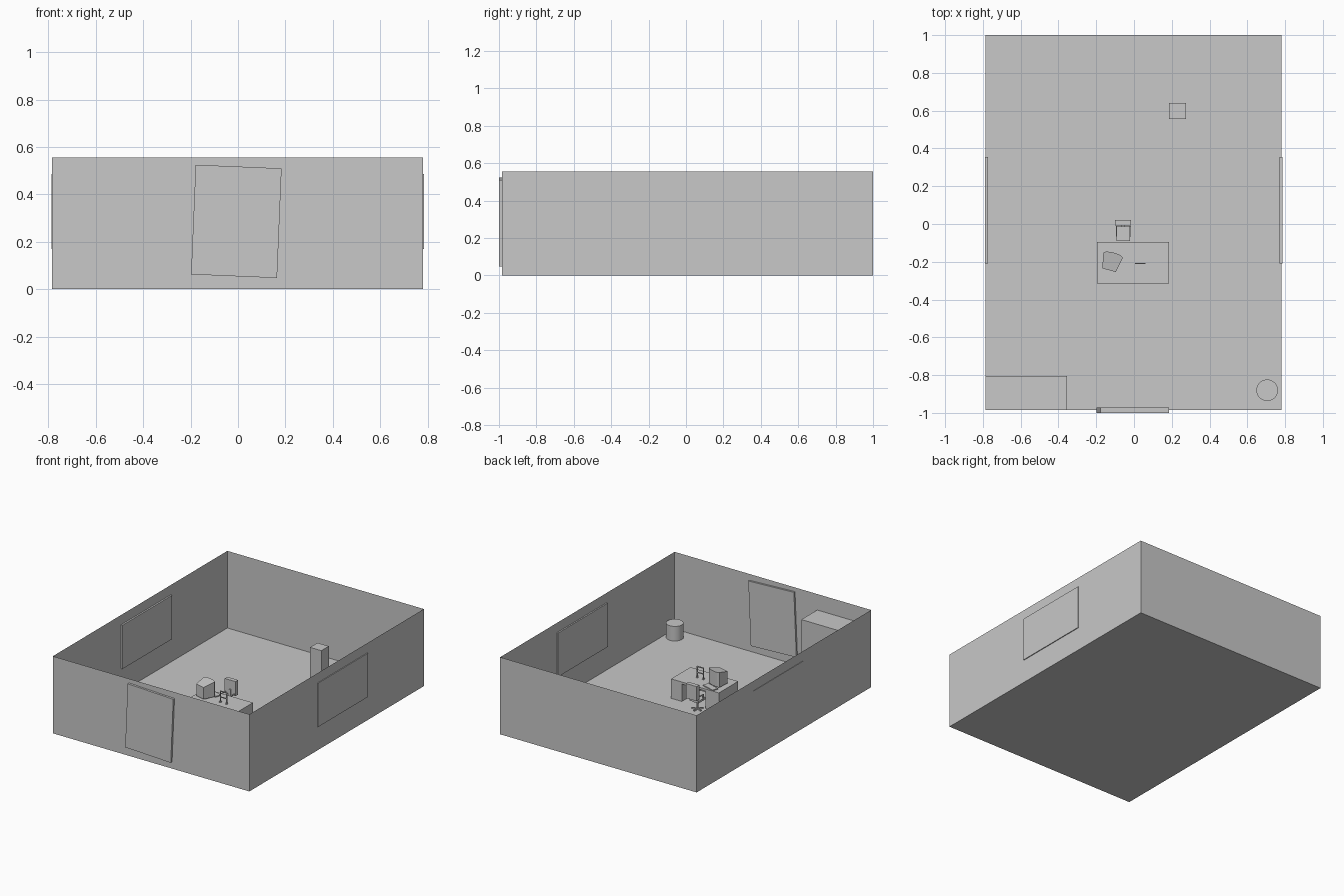
import bpy, bmesh, math
from mathutils import Matrix, Vector

if "Cube" in bpy.data.objects:
    bpy.data.objects.remove(bpy.data.objects["Cube"])

grey = bpy.data.materials.new("plain_grey")
grey.diffuse_color = (0.58, 0.58, 0.58, 1)
grey.use_nodes = True
grey.node_tree.nodes["Principled BSDF"].inputs["Base Color"].default_value = grey.diffuse_color


def finish(name, bm):
    bmesh.ops.recalc_face_normals(bm, faces=bm.faces[:])
    me = bpy.data.meshes.new(name)
    bm.to_mesh(me)
    bm.free()
    me.materials.append(grey)
    ob = bpy.data.objects.new(name, me)
    bpy.context.collection.objects.link(ob)
    return ob


def box(name, x0, x1, y0, y1, z0, z1, open_top=False):
    bm = bmesh.new()
    m = Matrix.Translation(((x0 + x1) / 2, (y0 + y1) / 2, (z0 + z1) / 2))
    m = m @ Matrix.Diagonal((x1 - x0, y1 - y0, z1 - z0, 1))
    bmesh.ops.create_cube(bm, size=1, matrix=m)
    if open_top:
        top = [f for f in bm.faces if f.calc_center_median().z > z1 - 1e-4]
        bmesh.ops.delete(bm, geom=top, context='FACES_ONLY')
    return finish(name, bm)


def cylinder(name, x, y, z0, z1, r, n=32):
    bm = bmesh.new()
    bmesh.ops.create_cone(bm, cap_ends=True, segments=n, radius1=r, radius2=r,
                          depth=z1 - z0,
                          matrix=Matrix.Translation((x, y, (z0 + z1) / 2)))
    ob = finish(name, bm)
    for p in ob.data.polygons:
        p.use_smooth = abs(p.normal.z) < 0.5
    return ob


# Open-topped room shell (single surfaces)
box("room", -0.785, 0.78, -0.985, 1.0, 0, 0.555, open_top=True)

# Windows through both side walls
box("left_window", -0.788, -0.773, -0.21, 0.355, 0.17, 0.485)
box("right_window", 0.77, 0.786, -0.21, 0.355, 0.17, 0.485)

# Crooked door in the front wall
door = box("door", -0.1815, 0.1815, -0.014, 0.014, -0.2315, 0.2315)
door.location = (-0.007, -0.986, 0.286)
door.rotation_euler.y = math.radians(2.4)

# Free-standing furniture
box("wardrobe", -0.785, -0.355, -0.985, -0.805, 0, 0.44)
box("tall_cabinet", 0.185, 0.275, 0.555, 0.64, 0, 0.29)
cylinder("bin", 0.705, -0.88, 0, 0.105, 0.057)

# Desk with two pedestals and a front panel
box("desk_top", -0.195, 0.185, -0.315, -0.095, 0.125, 0.14)
box("desk_left_pedestal", -0.195, -0.09, -0.315, -0.095, 0, 0.125)
box("desk_right_pedestal", 0.10, 0.185, -0.315, -0.095, 0, 0.125)
box("desk_front_panel", -0.09, 0.10, -0.315, -0.305, 0, 0.125)

# Monitor: tapered plan with a bulging screen, sloped towards the back
plan = [(-0.037, -0.046), (0.037, -0.046), (0.052, 0.03)]
plan += [(0.052 * math.cos(a), 0.036 + 0.014 * math.sin(a))
         for a in [math.pi * i / 8 for i in range(9)]]
plan.append((-0.052, 0.03))
bm = bmesh.new()
face = bm.faces.new([bm.verts.new((x, y, 0.15)) for x, y in plan])
res = bmesh.ops.extrude_face_region(bm, geom=[face])
for v in res['geom']:
    if isinstance(v, bmesh.types.BMVert):
        v.co.z = 0.255 if v.co.y > 0 else 0.235
monitor = finish("monitor", bm)
monitor.location = (-0.12, -0.20, 0)
monitor.rotation_euler.z = math.radians(-15)
cylinder("monitor_stand", -0.12, -0.20, 0.14, 0.152, 0.03, 16)

# Keyboard
keyboard = box("keyboard", -0.05, 0.05, -0.022, 0.022, 0.14, 0.147)
keyboard.location = (-0.103, -0.132, 0)
keyboard.rotation_euler.z = math.radians(-17)

# Small desk ornament: an open frame on feet
for i, x in enumerate((0.005, 0.055)):
    box(f"ornament_post_{i}", x, x + 0.006, -0.213, -0.207, 0.14, 0.222)
    box(f"ornament_foot_{i}", x - 0.003, x + 0.009, -0.217, -0.203, 0.14, 0.145)
for i, z in enumerate((0.175, 0.217)):
    box(f"ornament_bar_{i}", 0.005, 0.061, -0.213, -0.207, z, z + 0.006)

# Swivel chair
box("chair_back", -0.10, -0.015, -0.008, 0.022, 0.10, 0.205)
box("chair_seat", -0.093, -0.02, -0.09, -0.012, 0.07, 0.085)
box("chair_back_support", -0.065, -0.05, -0.015, -0.008, 0.07, 0.14)
cylinder("chair_post", -0.0565, -0.05, 0.012, 0.07, 0.006, 12)
for i, x in enumerate((-0.096, -0.023)):
    box(f"chair_arm_{i}", x, x + 0.006, -0.066, -0.010, 0.112, 0.117)
    box(f"chair_arm_post_{i}", x, x + 0.006, -0.066, -0.060, 0.075, 0.112)
for i in range(5):
    leg = box(f"chair_leg_{i}", 0, 0.04, -0.004, 0.004, 0.004, 0.013)
    leg.location = (-0.0565, -0.05, 0)
    leg.rotation_euler.z = math.radians(90 + 72 * i)
